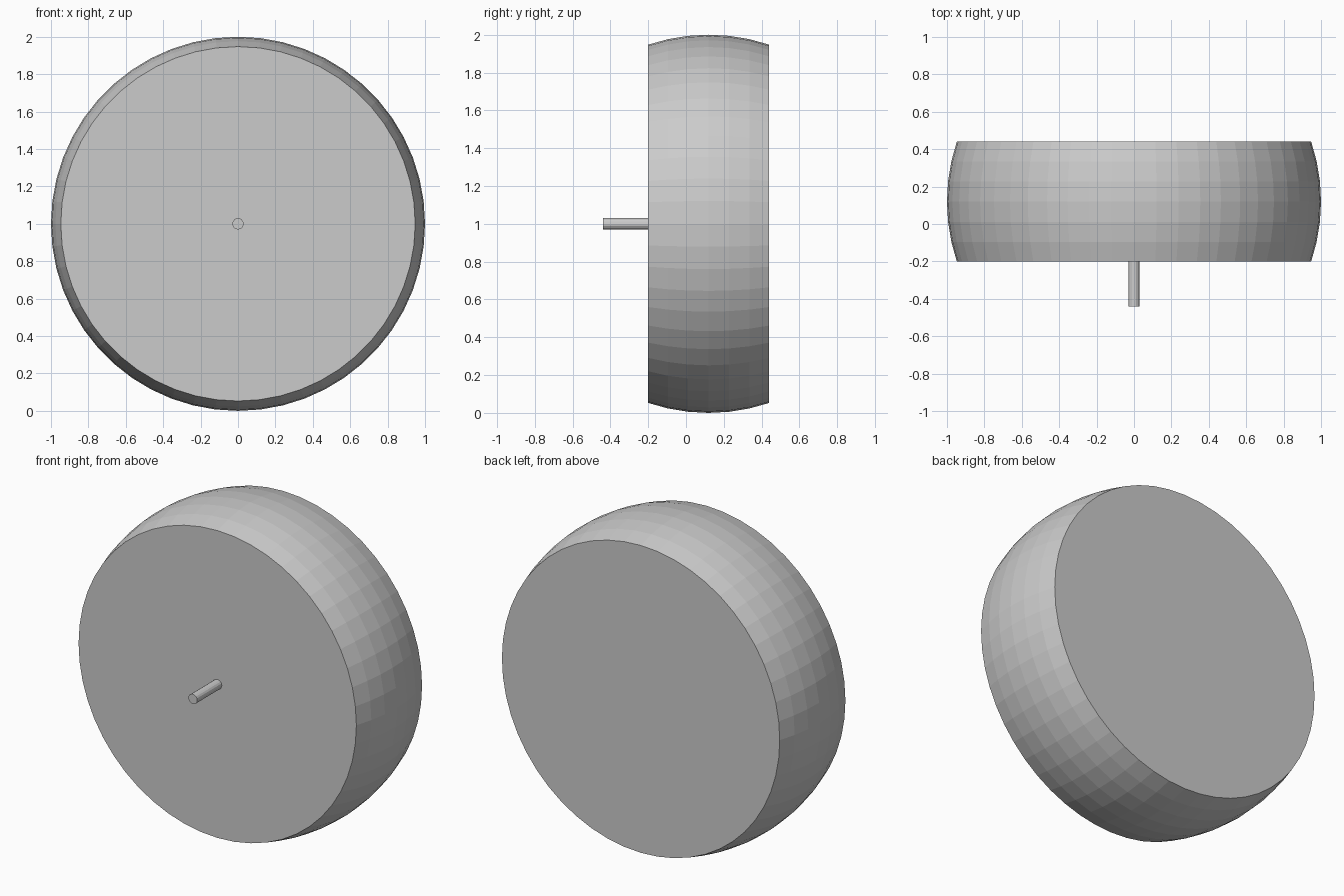
import bpy, bmesh, math

if "Cube" in bpy.data.objects:
    bpy.data.objects.remove(bpy.data.objects["Cube"])

CENTRE_Y, CENTRE_Z = 0.12, 1.0


def lathe(name, profile, sides):
    """Spin (y, radius) rings around the y axis and cap both ends."""
    bm = bmesh.new()
    rings = []
    for y, r in profile:
        rings.append([bm.verts.new((r * math.cos(2 * math.pi * i / sides), y,
                                    CENTRE_Z + r * math.sin(2 * math.pi * i / sides)))
                      for i in range(sides)])
    for a, b in zip(rings, rings[1:]):
        for i in range(sides):
            j = (i + 1) % sides
            bm.faces.new((a[i], a[j], b[j], b[i]))
    bm.faces.new(rings[0])
    bm.faces.new(rings[-1])
    bmesh.ops.recalc_face_normals(bm, faces=bm.faces[:])
    mesh = bpy.data.meshes.new(name)
    bm.to_mesh(mesh)
    bm.free()
    obj = bpy.data.objects.new(name, mesh)
    bpy.context.collection.objects.link(obj)
    return obj


# Drum body: slice of a unit sphere, six flat-shaded bands
half = math.asin(0.32)
angles = [half * (k / 3 - 1) for k in range(7)]
lathe("drum_body", [(CENTRE_Y + math.sin(a), math.cos(a)) for a in angles], 52)

# Axle pin on the front face
lathe("axle_pin", [(-0.44, 0.03), (-0.20, 0.03)], 16)
